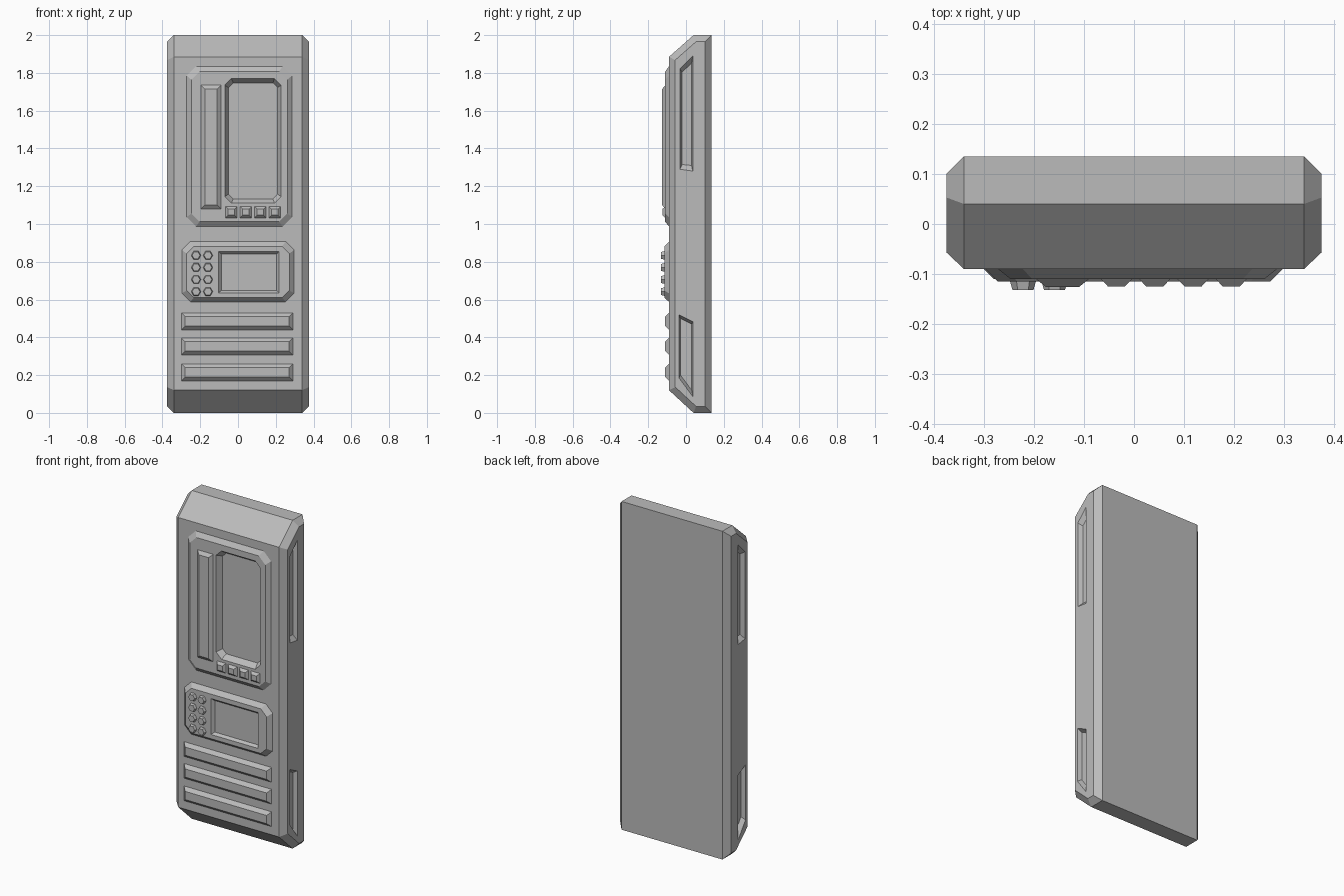
import bpy
import bmesh
from math import pi
from mathutils import Matrix

cube = bpy.data.objects.get("Cube")
if cube:
    bpy.data.objects.remove(cube, do_unlink=True)

GREY = (0.5, 0.5, 0.5, 1.0)
mat = bpy.data.materials.new("plain grey")
mat.use_nodes = True
mat.diffuse_color = GREY
mat.node_tree.nodes["Principled BSDF"].inputs["Base Color"].default_value = GREY

FRONT = -0.09   # front of the cabinet
PANEL = -0.11   # front of the upper panel
KEYPAD = -0.115  # front of the lower panel


def make_object(name, bm):
    mesh = bpy.data.meshes.new(name)
    bm.to_mesh(mesh)
    bm.free()
    mesh.materials.append(mat)
    obj = bpy.data.objects.new(name, mesh)
    bpy.context.collection.objects.link(obj)
    return obj


def loft(name, rings, closed=False):
    """Skin a row of equal-length point rings and cap the last one."""
    bm = bmesh.new()
    loops = [[bm.verts.new(p) for p in ring] for ring in rings]
    n = len(loops[0])
    for a, b in zip(loops, loops[1:]):
        for i in range(n):
            j = (i + 1) % n
            bm.faces.new((a[i], a[j], b[j], b[i]))
    bm.faces.new(loops[-1])
    if closed:
        bm.faces.new(loops[0][::-1])
    bmesh.ops.remove_doubles(bm, verts=bm.verts[:], dist=0.0001)
    if closed:
        bmesh.ops.recalc_face_normals(bm, faces=bm.faces[:])
    return make_object(name, bm)


def plate(x0, x1, z0, z1, y, c=0.0):
    """Rectangle facing the front with corners cut by c."""
    return [(x, y, z) for x, z in (
        (x0 + c, z0), (x1 - c, z0), (x1, z0 + c), (x1, z1 - c),
        (x1 - c, z1), (x0 + c, z1), (x0, z1 - c), (x0, z0 + c))]


def raised(name, x0, x1, z0, z1, base, top, inset):
    """Low block with sloping sides."""
    return loft(name, [
        plate(x0, x1, z0, z1, base),
        plate(x0 + inset, x1 - inset, z0 + inset, z1 - inset, top)])


def side(x, profile):
    return [(x, y, z) for y, z in profile]


def carve(target, cutter):
    mod = target.modifiers.new("recess", 'BOOLEAN')
    mod.operation = 'DIFFERENCE'
    mod.solver = 'EXACT'
    mod.object = cutter
    bpy.context.view_layer.objects.active = target
    bpy.ops.object.modifier_apply(modifier=mod.name)
    bpy.data.objects.remove(cutter, do_unlink=True)


# Cabinet: side profile with chamfered edges
full = [(0.135, 0), (0.135, 2), (0.04, 2), (FRONT, 1.885), (FRONT, 0.12), (0.04, 0)]
small = [(0.10, 0.035), (0.10, 1.965), (0.053, 1.965),
         (-0.057, 1.868), (-0.057, 0.137), (0.053, 0.035)]
cabinet = loft("cabinet", [side(-0.375, small), side(-0.34, full),
                           side(0.34, full), side(0.375, small)], closed=True)

# Slanted recesses in both sides
slots = [
    ([(-0.033, 1.82), (0.036, 1.89), (0.036, 1.28), (-0.033, 1.29)],
     [(-0.02, 1.805), (0.029, 1.85), (0.029, 1.31), (-0.02, 1.315)]),
    ([(-0.037, 0.52), (0.037, 0.483), (0.037, 0.085), (-0.037, 0.185)],
     [(-0.029, 0.50), (0.03, 0.47), (0.03, 0.12), (-0.029, 0.20)]),
]
for s in (-1, 1):
    for outer, inner in slots:
        carve(cabinet, loft("slot_cutter", [
            side(s * 0.40, outer), side(s * 0.375, outer), side(s * 0.35, inner)], closed=True))

# Opening behind the tall screen
carve(cabinet, loft("screen_cutter", [
    plate(-0.07, 0.228, 1.11, 1.77, -0.12, 0.035),
    plate(-0.07, 0.228, 1.11, 1.77, -0.07, 0.035)], closed=True))

# Upper panel with the tall sunken screen
loft("upper_panel", [
    plate(-0.272, 0.286, 0.987, 1.835, FRONT, 0.05),
    plate(-0.247, 0.261, 1.012, 1.807, PANEL, 0.043),
    plate(-0.07, 0.228, 1.11, 1.77, PANEL, 0.035),
    plate(-0.05, 0.21, 1.133, 1.747, -0.076, 0.025)])
raised("tall_bar", -0.196, -0.09, 1.08, 1.735, PANEL, -0.126, 0.02)

# Row of square buttons
for i in range(4):
    x = -0.035 + i * 0.0765
    raised("square_button", x - 0.031, x + 0.031, 1.033, 1.093, PANEL, -0.125, 0.014)

# Lower panel with the small sunken screen
loft("lower_panel", [
    plate(-0.297, 0.297, 0.588, 0.907, FRONT, 0.045),
    plate(-0.272, 0.272, 0.61, 0.882, KEYPAD, 0.038),
    plate(-0.103, 0.217, 0.636, 0.855, KEYPAD),
    plate(-0.088, 0.204, 0.648, 0.84, -0.098)])

# Six-sided keys
for x in (-0.222, -0.159):
    for row in range(4):
        bm = bmesh.new()
        bmesh.ops.create_cone(bm, cap_ends=True, segments=6,
                              radius1=0.026, radius2=0.021, depth=0.018)
        bmesh.ops.rotate(bm, verts=bm.verts[:], matrix=Matrix.Rotation(pi / 6, 3, 'Z'))
        bmesh.ops.rotate(bm, verts=bm.verts[:], matrix=Matrix.Rotation(pi / 2, 3, 'X'))
        bmesh.ops.translate(bm, verts=bm.verts[:], vec=(x, -0.123, 0.642 + row * 0.064))
        make_object("hex_key", bm)

# Horizontal ribs
for z in (0.44, 0.307, 0.17):
    raised("rib", -0.30, 0.29, z, z + 0.09, FRONT, -0.11, 0.02)
